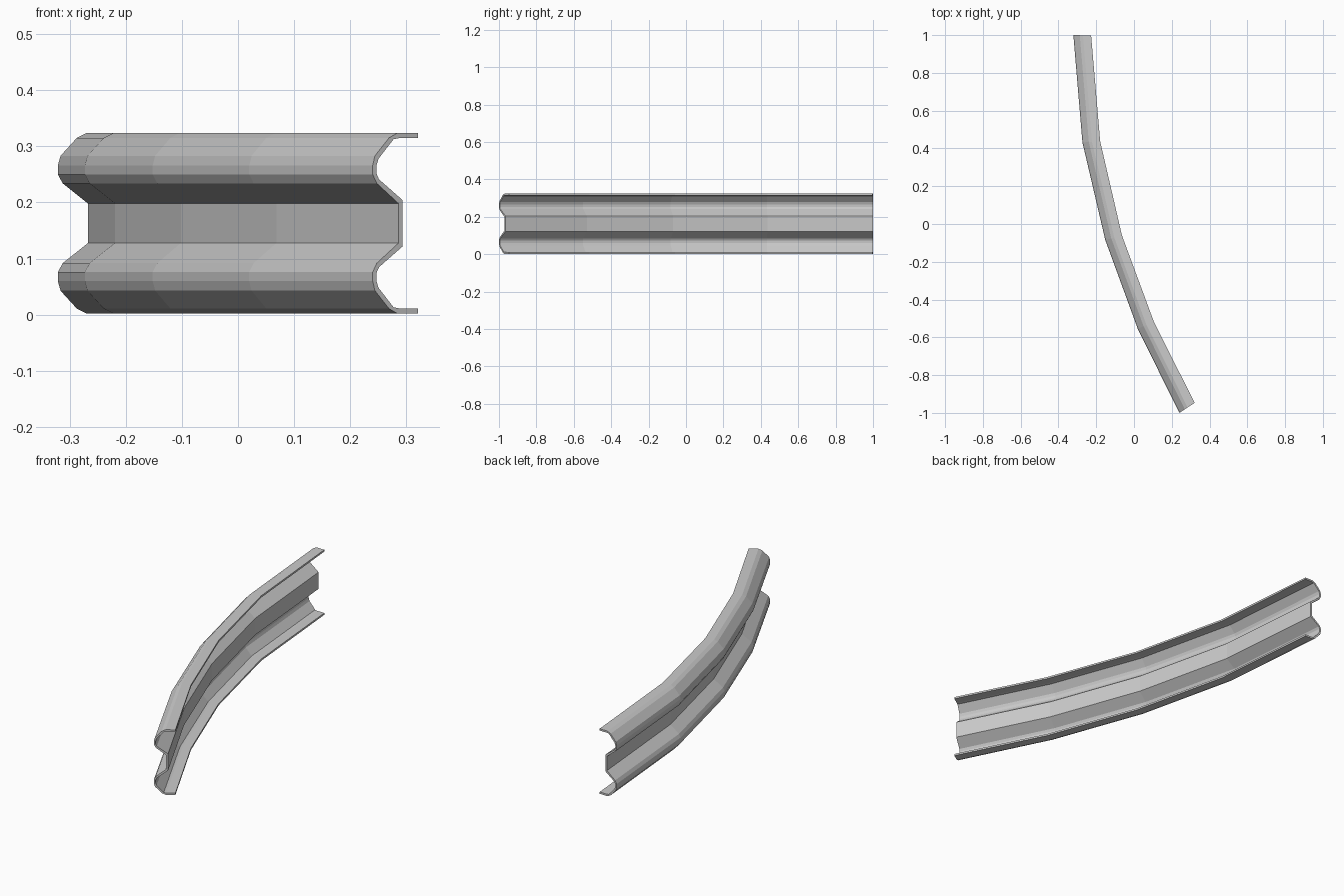
import bpy, bmesh
from mathutils import Vector

if "Cube" in bpy.data.objects:
    bpy.data.objects.remove(bpy.data.objects["Cube"])

# Curve stations: crest-side point and lip-side point of the rail in plan view
stations = [((-0.321, 1.0), (-0.227, 0.998)),
            ((-0.273, 0.432), (-0.179, 0.437)),
            ((-0.152, -0.085), (-0.064, -0.06)),
            ((0.020, -0.555), (0.105, -0.517)),
            ((0.240, -1.0), (0.321, -0.947))]

# Upper half of the W profile: depth fraction (0 crest, 1 lip) and height
MID = 0.1628
outer = [(1.0, .3235), (.54, .3235), (.36, .315), (.05, .283),
         (0.0, .266), (0.0, .250), (.09, .234), (.57, .198)]
inner = [(1.0, .3145), (.58, .3145), (.46, .3125), (.13, .278),
         (.08, .265), (.08, .252), (.14, .241), (.66, .204)]


def mirrored(half):
    return half + [(d, 2 * MID - z) for d, z in reversed(half)]


outer, inner = mirrored(outer), mirrored(inner)
profile = outer + inner[::-1]
n, m = len(profile), len(outer)

# Sweep the closed sheet profile along the stations
bm = bmesh.new()
rings = []
for a, b in stations:
    a, b = Vector(a), Vector(b)
    rings.append([bm.verts.new((*a.lerp(b, d), z)) for d, z in profile])
for r0, r1 in zip(rings, rings[1:]):
    for i in range(n):
        j = (i + 1) % n
        bm.faces.new((r0[i], r0[j], r1[j], r1[i]))

# Thin end caps
for r in (rings[0], rings[-1]):
    for i in range(m - 1):
        bm.faces.new((r[i], r[i + 1], r[n - 2 - i], r[n - 1 - i]))
bmesh.ops.recalc_face_normals(bm, faces=bm.faces)

mesh = bpy.data.meshes.new("curved_guard_rail")
bm.to_mesh(mesh)
bm.free()
rail = bpy.data.objects.new("curved_guard_rail", mesh)
bpy.context.collection.objects.link(rail)
